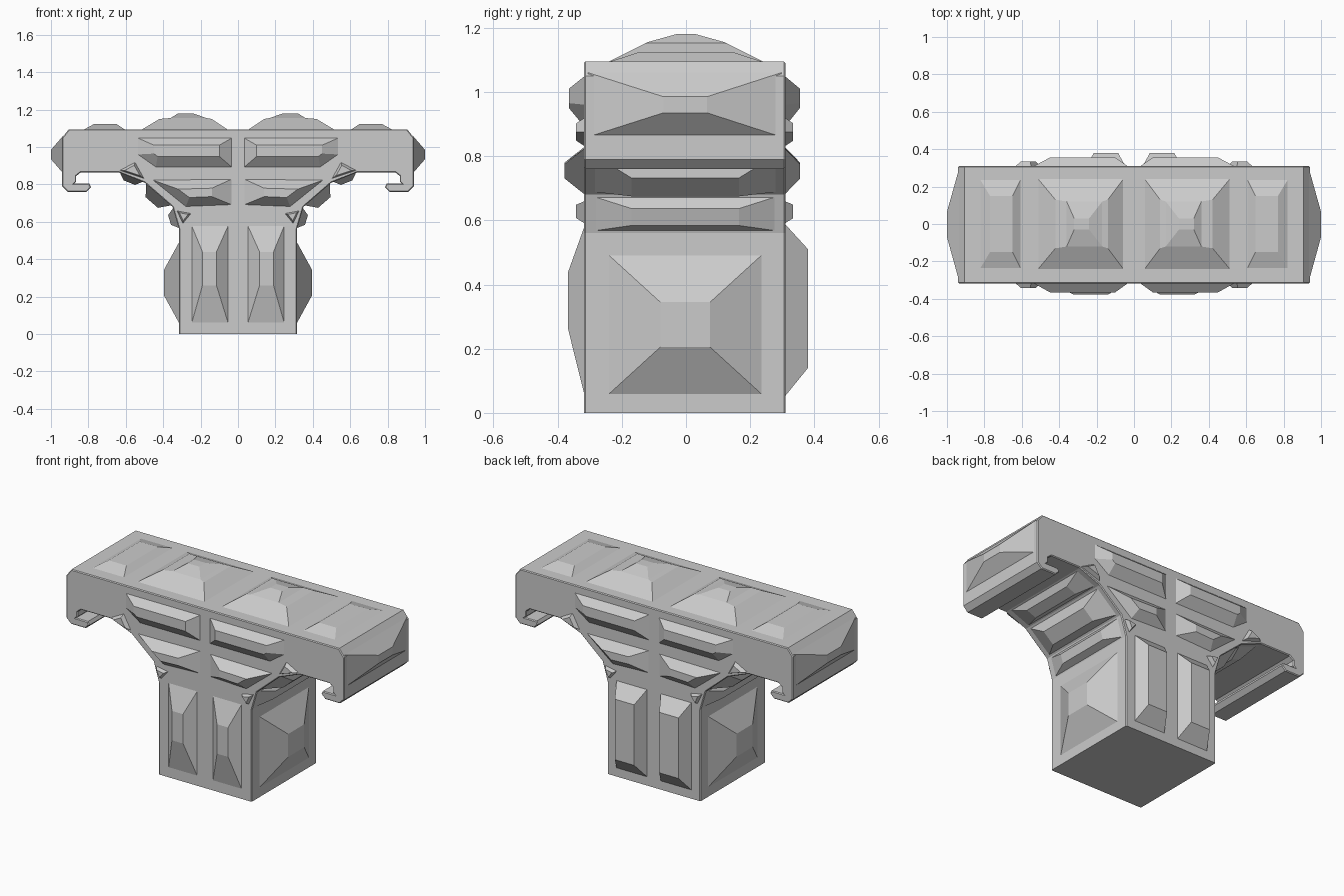
import bpy, bmesh
from mathutils import Vector

if "Cube" in bpy.data.objects:
    bpy.data.objects.remove(bpy.data.objects["Cube"])

FRONT, BACK = 0.318, 0.31      # depth of the body each way from y = 0


def make(name, bm, mirror=False):
    bmesh.ops.recalc_face_normals(bm, faces=bm.faces[:])
    me = bpy.data.meshes.new(name)
    bm.to_mesh(me)
    bm.free()
    ob = bpy.data.objects.new(name, me)
    bpy.context.collection.objects.link(ob)
    if mirror:
        m = ob.modifiers.new("mirror", 'MIRROR')
        m.use_mirror_merge = False
    return ob


def stack(name, rings, mirror=True):
    """Closed solid through a list of equal-length 3D rings."""
    bm = bmesh.new()
    rows = [[bm.verts.new(p) for p in r] for r in rings]
    n = len(rows[0])
    for a, b in zip(rows, rows[1:]):
        for i in range(n):
            j = (i + 1) % n
            bm.faces.new((a[i], a[j], b[j], b[i]))
    bm.faces.new(rows[0])
    bm.faces.new(rows[-1])
    return make(name, bm, mirror)


def rect(u0, u1, v0, v1):
    return [(u0, v0), (u1, v0), (u1, v1), (u0, v1)]


# Face frames: (u, v, height) to world
def on_front(u, v, h): return (u, -h, v)
def on_back(u, v, h): return (u, h, v)
def on_side(u, v, h): return (h, u, v)
def on_top(u, v, h): return (u, v, h)


def pad(name, frame, *layers):
    """Layers are (outline, height) pairs."""
    return stack(name, [[frame(u, v, h) for u, v in pts] for pts, h in layers])


# Main body: bracket profile with hooked arm ends, chamfered front and back
half = [(0.315, 0), (0.315, 0.56), (0.35, 0.68), (0.50, 0.81), (0.64, 0.865),
        (0.84, 0.865), (0.865, 0.845), (0.865, 0.815), (0.872, 0.808),
        (0.79, 0.80), (0.785, 0.785), (0.81, 0.76), (0.91, 0.76), (0.94, 0.79),
        (0.94, 1.05), (0.905, 1.095)]
half[8:10] = [(0.875, 0.805), (0.795, 0.805)]
profile = half + [(-x, z) for x, z in reversed(half)]
bm = bmesh.new()
a = [bm.verts.new((x, -FRONT, z)) for x, z in profile]
b = [bm.verts.new((x, BACK, z)) for x, z in profile]
bm.faces.new(a)
bm.faces.new(b)
for i in range(len(a)):
    j = (i + 1) % len(a)
    bm.faces.new((a[i], a[j], b[j], b[i]))
bmesh.ops.recalc_face_normals(bm, faces=bm.faces[:])
rim = [e for e in bm.edges
       if abs(e.verts[0].co.y - e.verts[1].co.y) < 1e-5
       and max(e.verts[0].co.z, e.verts[1].co.z) > 0.01]
bmesh.ops.bevel(bm, geom=rim, offset=0.014, segments=1, affect='EDGES', clamp_overlap=True)
make("bracket_body", bm)

# Top pads: stepped pyramids near the middle, low ones near the ends
pad("top_pyramid", on_top,
    (rect(0.05, 0.52, -0.25, 0.25), 1.09),
    (rect(0.14, 0.42, -0.13, 0.13), 1.15),
    (rect(0.17, 0.36, -0.12, 0.12), 1.155),
    (rect(0.24, 0.32, -0.03, 0.03), 1.18))
pad("top_end_pad", on_top,
    (rect(0.60, 0.83, -0.25, 0.25), 1.09),
    (rect(0.65, 0.77, -0.15, 0.15), 1.123))

# Arm end caps and column side pyramids
pad("arm_end_cap", on_side,
    (rect(-0.305, 0.297, 0.86, 1.06), 0.935),
    (rect(-0.07, 0.065, 0.935, 0.985), 1.0))
pad("column_side_pyramid", on_side,
    (rect(-0.25, 0.245, 0.05, 0.50), 0.31),
    (rect(-0.08, 0.075, 0.205, 0.345), 0.395))

# Column pads: ridged at the front, boxy at the back
pad("column_front_pad", on_front,
    (rect(0.05, 0.25, 0.05, 0.585), FRONT - 0.003),
    (rect(0.115, 0.19, 0.26, 0.44), 0.367))
pad("column_back_pad", on_back,
    (rect(0.045, 0.255, 0.05, 0.59), BACK - 0.003),
    (rect(0.085, 0.215, 0.14, 0.51), 0.38))

# Panels on the arm and on the flared neck
upper = [(0.03, 0.89), (0.44, 0.89), (0.54, 0.96), (0.54, 1.05), (0.03, 1.05)]
lower = [(0.03, 0.69), (0.28, 0.68), (0.46, 0.825), (0.03, 0.83)]
for side, frame, base, h_up, h_low in (("front", on_front, FRONT, 0.365, 0.378),
                                       ("back", on_back, BACK, 0.355, 0.355)):
    pad("arm_" + side + "_panel", frame, (upper, base - 0.003),
        ([(0.10, 0.95), (0.43, 0.95), (0.45, 0.965), (0.45, 1.01), (0.10, 1.01)], h_up))
    pad("neck_" + side + "_panel", frame, (lower, base - 0.003),
        ([(0.14, 0.735), (0.26, 0.73), (0.32, 0.775), (0.14, 0.78)], h_low))
    # Small triangular studs at the bends
    for label, tri in (("low", [(0.25, 0.645), (0.328, 0.66), (0.295, 0.59)]),
                       ("high", [(0.50, 0.83), (0.55, 0.92), (0.635, 0.875)])):
        cx = sum(p[0] for p in tri) / 3
        cz = sum(p[1] for p in tri) / 3
        small = [(cx + (x - cx) * 0.6, cz + (z - cz) * 0.6) for x, z in tri]
        pad(label + "_" + side + "_stud", frame, (tri, base - 0.003), (small, base + 0.024))

# Pads under the flare, one per sloped stretch of the profile
for k, height in ((1, 0.035), (2, 0.055), (3, 0.03)):
    p, q = Vector(half[k]), Vector(half[k + 1])
    d = q - p
    normal = Vector((d.y, -d.x)).normalized()

    def on_slope(u, v, h):
        c = p + d * v + normal * h
        return (c.x, u, c.y)
    pad("flare_pad_%d" % k, on_slope,
        (rect(-0.29, 0.285, 0.05, 0.95), -0.003),
        (rect(-0.17, 0.165, 0.28, 0.72), height))
